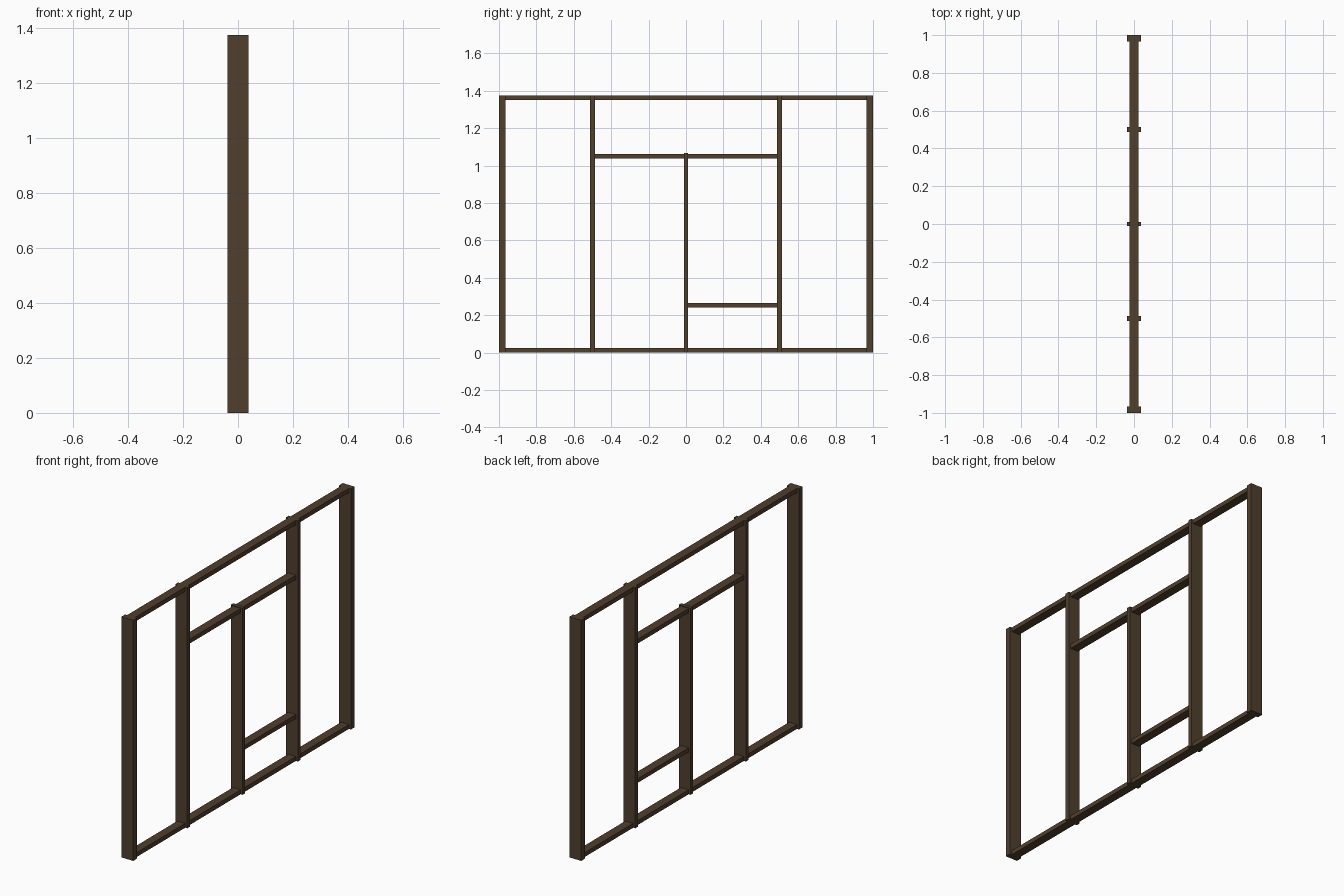
import bpy

if "Cube" in bpy.data.objects:
    bpy.data.objects.remove(bpy.data.objects["Cube"])

wood = bpy.data.materials.new("dark_wood")
wood.diffuse_color = (0.08, 0.05, 0.027, 1)
wood.use_nodes = True
wood.node_tree.nodes["Principled BSDF"].inputs["Base Color"].default_value = wood.diffuse_color


def beam(name, half_x, y0, y1, z0, z1):
    """Rectangular beam centred on x = 0."""
    bpy.ops.mesh.primitive_cube_add(size=1, location=(0, (y0 + y1) / 2, (z0 + z1) / 2))
    ob = bpy.context.object
    ob.name = name
    ob.scale = (2 * half_x, y1 - y0, z1 - z0)
    bpy.ops.object.transform_apply(location=False, rotation=False, scale=True)
    ob.data.materials.append(wood)
    return ob


POST, RAIL, H = 0.0375, 0.025, 1.375

# Outer and intermediate posts, mirrored in y
for side, s in (("front", -1), ("back", 1)):
    y0, y1 = sorted((s * 1.0, s * 0.966))
    beam(side + "_end_post", POST, y0, y1, 0, H)
    beam(side + "_inner_post", POST, s * 0.5 - 0.0125, s * 0.5 + 0.0125, 0, H)

# Short centre post
beam("centre_post", POST, -0.011, 0.011, 0, 1.066)

# Full-length rails
beam("bottom_rail", RAIL, -1, 1, 0, 0.025)
beam("top_rail", RAIL, -1, 1, H - 0.025, H)

# Inner cross rails
beam("lintel_rail", RAIL, -0.5, 0.5, 1.037, 1.062)
beam("sill_rail", RAIL, 0, 0.5, 0.241, 0.265)
